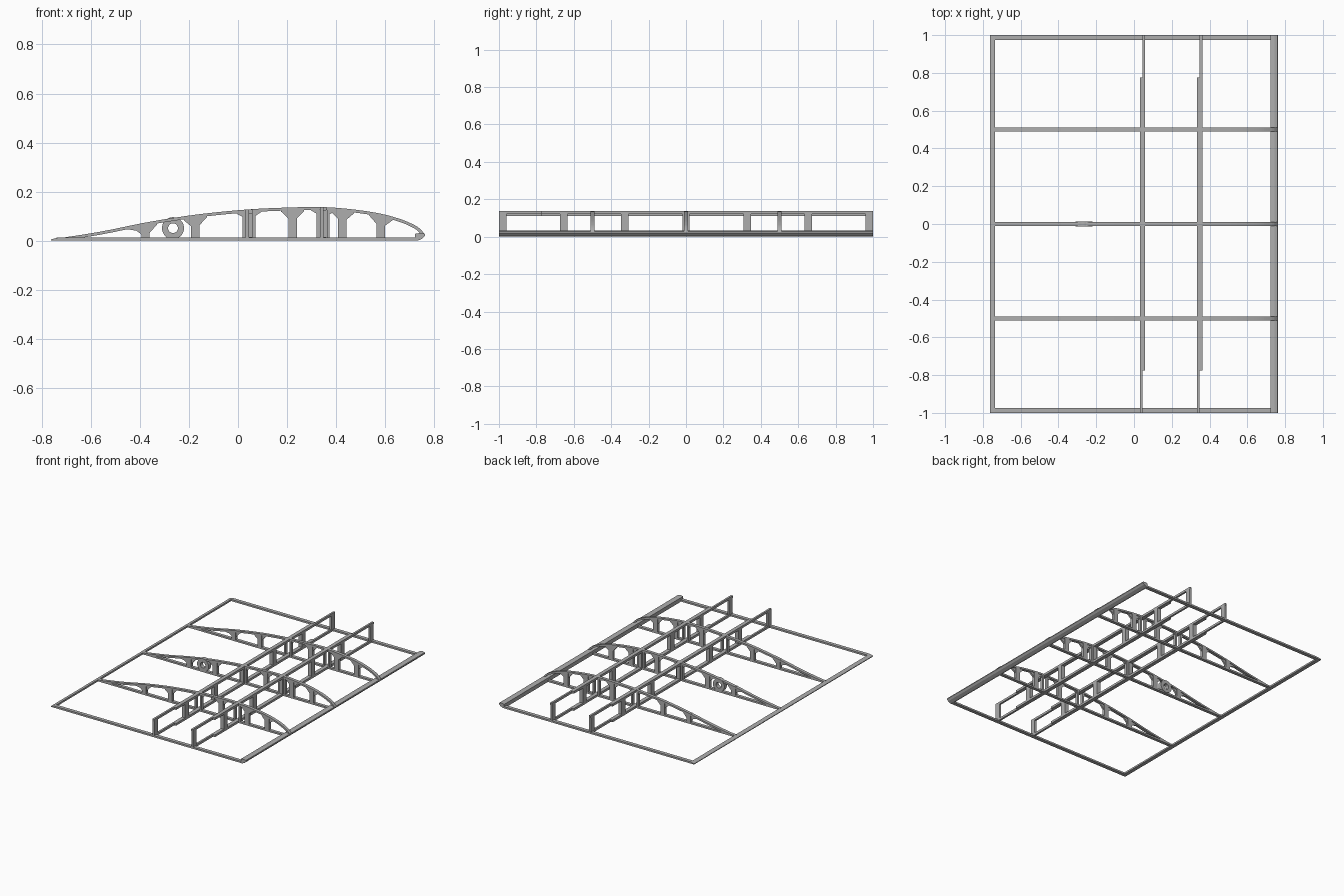
import bpy, bmesh, math
from mathutils import Vector

old = bpy.data.objects.get("Cube")
if old:
    bpy.data.objects.remove(old, do_unlink=True)

grey = bpy.data.materials.new("plain grey")
grey.use_nodes = True
grey.diffuse_color = (0.42, 0.42, 0.42, 1)
grey.node_tree.nodes["Principled BSDF"].inputs["Base Color"].default_value = (0.42, 0.42, 0.42, 1)


def add_object(name, bm):
    bmesh.ops.recalc_face_normals(bm, faces=bm.faces)
    mesh = bpy.data.meshes.new(name)
    bm.to_mesh(mesh)
    bm.free()
    mesh.materials.append(grey)
    obj = bpy.data.objects.new(name, mesh)
    bpy.context.collection.objects.link(obj)
    return obj


def prism(bm, outline, y, width):
    """Extrude an x-z outline along y, centred on y."""
    verts = [bm.verts.new((x, y - width / 2, z)) for x, z in outline]
    face = bm.faces.new(verts)
    made = bmesh.ops.extrude_face_region(bm, geom=[face])["geom"]
    bmesh.ops.translate(bm, vec=(0, width, 0),
                        verts=[v for v in made if isinstance(v, bmesh.types.BMVert)])


def box(bm, x0, x1, y0, y1, z0, z1):
    prism(bm, [(x0, z0), (x1, z0), (x1, z1), (x0, z1)], (y0 + y1) / 2, y1 - y0)


# Upper airfoil line
CURVE = [(-0.763, 0.005), (-0.565, 0.036), (-0.36, 0.077), (-0.157, 0.108),
         (0.05, 0.128), (0.2, 0.135), (0.343, 0.137), (0.455, 0.129),
         (0.577, 0.111), (0.65, 0.092), (0.7, 0.073), (0.74, 0.05), (0.762, 0.026)]


def smooth_line(points, steps=4):
    pts = [Vector(p) for p in points]
    out = []
    for i in range(len(pts) - 1):
        a, b = pts[i], pts[i + 1]
        before, after = pts[max(i - 1, 0)], pts[min(i + 2, len(pts) - 1)]
        for k in range(steps):
            t = k / steps
            s = (a - before) * (b.x - a.x) / max(a.x - before.x, 0.01) if i else b - a
            e = (after - b) * (b.x - a.x) / max(after.x - b.x, 0.01)
            m0, m1 = (s + b - a) / 2, (e + b - a) / 2
            out.append(a * (2*t**3 - 3*t*t + 1) + m0 * (t**3 - 2*t*t + t)
                       + b * (3*t*t - 2*t**3) + m1 * (t**3 - t*t))
    return out + [pts[-1]]


TOP = smooth_line(CURVE)


def top_z(x):
    for a, b in zip(TOP, TOP[1:]):
        if a.x <= x <= b.x:
            return a.y + (b.y - a.y) * (x - a.x) / (b.x - a.x)
    return TOP[-1].y


RIB = 0.022
CAP = 0.012
SPARS = (0.045, 0.348)

# Ribs: lower strip, curved cap, posts, gussets and tail web
for label, y in (("front", -0.5), ("middle", 0), ("rear", 0.5)):
    bm = bmesh.new()
    box(bm, -0.74, 0.725, y - RIB / 2, y + RIB / 2, 0, CAP)
    lower = []
    for i, p in enumerate(TOP):
        d = TOP[min(i + 1, len(TOP) - 1)] - TOP[max(i - 1, 0)]
        q = p + Vector((d.y, -d.x)).normalized() * CAP
        lower.append(Vector((q.x, max(q.y, 0.001))))
    prism(bm, list(TOP) + lower[::-1], y, RIB)
    # Posts with a gusset on either side
    for x in (-0.377, -0.174, 0.223, 0.425, 0.582):
        half, g = 0.017, 0.03
        box(bm, x - half, x + half, y - RIB / 2, y + RIB / 2, 0.005, top_z(x + half) - 0.005)
        for s in (-1, 1):
            edge, tip = x + s * half, x + s * (half + g)
            prism(bm, [(edge, top_z(edge) - 0.045), (edge, top_z(edge) - 0.004),
                       (tip, top_z(tip) - 0.004), (tip, top_z(tip) - 0.016)], y, CAP)
    # Gussets next to the spars
    for edge, s in ((0.03, -1), (0.06, 1), (0.333, -1), (0.362, 1)):
        box(bm, min(edge, edge + s * 0.012), max(edge, edge + s * 0.012),
            y - RIB / 2, y + RIB / 2, 0.005, top_z(edge) - 0.006)
        tip = edge + s * 0.035
        prism(bm, [(edge, top_z(edge) - 0.035), (edge, top_z(edge) - 0.004),
                   (tip, top_z(tip) - 0.004), (tip, top_z(tip) - 0.014)], y, CAP)
    # Tail web with an arched lower edge
    arch = [(-0.75, 0.003), (-0.645, 0.012), (-0.57, 0.034), (-0.5, 0.044), (-0.44, 0.045), (-0.392, 0.037)]
    for (xa, za), (xb, zb) in zip(arch, arch[1:]):
        prism(bm, [(xa, za), (xb, zb), (xb, top_z(xb) - 0.003), (xa, top_z(xa) - 0.001)], y, CAP)
    add_object(label + "_rib", bm)

# Ring bracket in the middle rib
bm = bmesh.new()
rings = []
N = 32
for r, y in ((0.045, -0.014), (0.045, 0.014), (0.02, 0.014), (0.02, -0.014)):
    rings.append([bm.verts.new((-0.265 + r * math.cos(2 * math.pi * i / N), y,
                                0.051 + r * math.sin(2 * math.pi * i / N))) for i in range(N)])
for a, b in zip(rings, rings[1:] + rings[:1]):
    for i in range(N):
        j = (i + 1) % N
        bm.faces.new((a[i], a[j], b[j], b[i]))
ring = add_object("ring_bracket", bm)
bpy.context.view_layer.objects.active = ring
ring.select_set(True)
bpy.ops.object.shade_smooth_by_angle()
ring.select_set(False)

# Spars: paired staggered strips above and below, with posts between
for label, x in zip(("rear", "forward"), SPARS):
    bm = bmesh.new()
    top = top_z(x)
    half = 0.0135
    for z0, z1 in ((0, 0.016), (top - 0.016, top)):
        box(bm, x, x + half, -0.775, 1, z0, z1)
        box(bm, x - half, x, -1, 0.775, z0, z1)
    for i in range(-3, 4):
        y = i * 0.3265
        xa = x if i == 3 else x - half
        xb = x if i == -3 else x + half
        box(bm, xa, xb, y - 0.02, y + 0.02, 0.016, top - 0.016)
    add_object(label + "_spar", bm)

# Outer frame
for label, s in (("front", -1), ("rear", 1)):
    bm = bmesh.new()
    y = s * 0.9875
    box(bm, -0.736, 0.723, y - 0.0125, y + 0.0125, 0, CAP)
    add_object(label + "_end_bar", bm)
bm = bmesh.new()
prism(bm, [(-0.763, 0), (-0.736, 0), (-0.736, CAP), (-0.763, 0.005)], 0, 2)
add_object("trailing_edge", bm)
bm = bmesh.new()
prism(bm, [(0.722, 0), (0.733, 0), (0.752, 0.009), (0.763, 0.021), (0.761, 0.028),
           (0.745, 0.032), (0.722, 0.028)], 0, 2)
add_object("leading_edge", bm)
